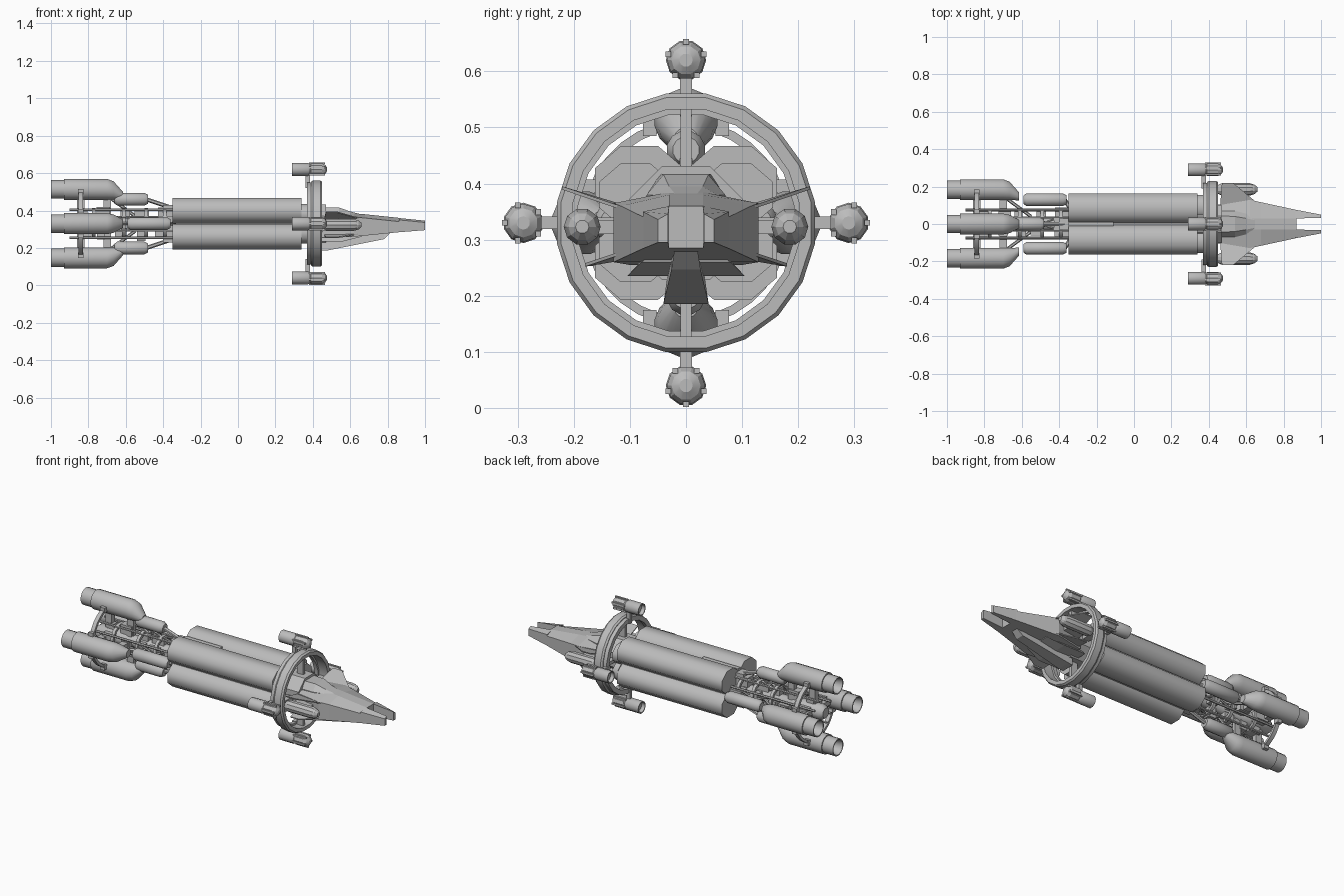
import bpy, bmesh, math, random
from mathutils import Vector, Matrix

random.seed(4)
cube = bpy.data.objects.get("Cube")
if cube:
    bpy.data.objects.remove(cube, do_unlink=True)

AXIS = Vector((0, 0, 0.33))      # the hull axis runs along x at this height
QUARTERS = [("top", 0), ("left", 90), ("bottom", 180), ("right", 270)]

grey = bpy.data.materials.new("hull grey")
grey.use_nodes = True
grey.diffuse_color = (0.5, 0.5, 0.5, 1)
grey.node_tree.nodes["Principled BSDF"].inputs["Base Color"].default_value = (0.5, 0.5, 0.5, 1)


def finish(name, bm, turn=0, smooth=None):
    """Turn the mesh about the hull axis and make it an object."""
    bmesh.ops.recalc_face_normals(bm, faces=bm.faces)
    bm.transform(Matrix.Translation(AXIS) @ Matrix.Rotation(math.radians(-turn), 4, "X"))
    mesh = bpy.data.meshes.new(name)
    bm.to_mesh(mesh)
    bm.free()
    mesh.materials.append(grey)
    obj = bpy.data.objects.new(name, mesh)
    bpy.context.collection.objects.link(obj)
    if smooth:
        bpy.ops.object.select_all(action="DESELECT")
        obj.select_set(True)
        bpy.context.view_layer.objects.active = obj
        bpy.ops.object.shade_smooth_by_angle(angle=math.radians(smooth))
    return obj


def loft(name, sections, turn=0, smooth=None, loop=False):
    """Skin a list of equal point rings; loop joins the last to the first."""
    bm = bmesh.new()
    rings = [[bm.verts.new(p) for p in s] for s in sections]
    n = len(rings[0])
    pairs = list(zip(rings, rings[1:])) + ([(rings[-1], rings[0])] if loop else [])
    for a, b in pairs:
        for i in range(n):
            j = (i + 1) % n
            bm.faces.new((a[i], a[j], b[j], b[i]))
    if not loop:
        bm.faces.new(rings[0])
        bm.faces.new(rings[-1])
    return finish(name, bm, turn, smooth)


def circle(x, r, y=0, z=0, sides=12, squash=1):
    angles = [math.tau * (i + 0.5) / sides for i in range(sides)]
    return [(x, y + r * math.sin(a), z + r * squash * math.cos(a)) for a in angles]


def lathe(name, profile, y=0, z=0, sides=12, turn=0, smooth=40, loop=False):
    """Profile points are (x, radius) with an optional radial shift."""
    rings = [circle(p[0], p[1], y, z + (p[2] if len(p) > 2 else 0), sides) for p in profile]
    return loft(name, rings, turn, smooth, loop)


def box(name, x, y, z, turn=0):
    """Box from (low, high) ranges, measured from the hull axis."""
    rect = lambda u: [(u, y[0], z[0]), (u, y[1], z[0]), (u, y[1], z[1]), (u, y[0], z[1])]
    return loft(name, [rect(x[0]), rect(x[1])], turn)


def strut(name, start, end, r, turn=0):
    start, end = Vector(start), Vector(end)
    bm = bmesh.new()
    bmesh.ops.create_cone(bm, cap_ends=True, segments=6, radius1=r, radius2=r,
                          depth=(end - start).length)
    bm.transform(Matrix.Translation((start + end) / 2)
                 @ (end - start).to_track_quat("Z", "Y").to_matrix().to_4x4())
    return finish(name, bm, turn)


def mirrored(points, side):
    return [(x, side * y, z) for x, y, z in points]


# Four long octagonal tanks and their front caps
for sy, side in ((1, "left"), (-1, "right")):
    for sz, level in ((1, "upper"), (-1, "lower")):
        tag = side + "_" + level
        loft(tag + "_tank", [circle(x, 0.086, sy * 0.083, sz * 0.069, 8, 0.86)
                             for x in (-0.35, 0.34)], smooth=50)
        loft(tag + "_tank_cap", [circle(x, 0.07, sy * 0.09, sz * 0.05, 8, 0.86)
                                 for x in (0.34, 0.375)], smooth=50)
box("tank_spine", (-0.4, 0.46), (-0.03, 0.03), (-0.1, 0.1))
box("spine_ridge", (-0.35, -0.11), (-0.012, 0.012), (0.08, 0.115))
lathe("neck_collar", [(0.33, 0.11), (0.47, 0.11)], sides=8)

# Rotating ring: thick band and thin rear band
lathe("ring_band", [(0.39, 0.205), (0.39, 0.226), (0.4, 0.233), (0.44, 0.233),
                    (0.45, 0.226), (0.45, 0.205)], sides=20, smooth=25, loop=True)
lathe("ring_rear_band", [(0.368, 0.195), (0.368, 0.222), (0.392, 0.222), (0.392, 0.195)],
      sides=20, smooth=25, loop=True)

for tag, turn in QUARTERS:
    # Ring spokes and outer pods
    box(tag + "_spoke", (0.395, 0.435), (-0.01, 0.01), (0.08, 0.21), turn)
    box(tag + "_pod_arm", (0.362, 0.385), (-0.011, 0.011), (0.19, 0.29), turn)
    lathe(tag + "_pod_rear", [(0.31, 0.026), (0.29, 0.03), (0.29, 0.036), (0.375, 0.036),
                              (0.385, 0.03)], z=0.29, sides=10, turn=turn)
    lathe(tag + "_pod_front", [(0.385, 0.03), (0.39, 0.034), (0.45, 0.034), (0.466, 0.026),
                               (0.475, 0.012)], z=0.29, sides=10, turn=turn, smooth=20)
    for k in range(5):
        a = math.tau * k / 5
        y, z = 0.033 * math.sin(a), 0.29 + 0.033 * math.cos(a)
        box(tag + "_pod_rib", (0.38, 0.464), (y - 0.005, y + 0.005), (z - 0.005, z + 0.005), turn)

    # Engine with hollow nozzle and slanted front cone
    lathe(tag + "_engine", [(-0.94, 0.03), (-1.0, 0.044), (-1.0, 0.05), (-0.93, 0.05),
                            (-0.93, 0.057), (-0.7, 0.057), (-0.665, 0.05, -0.006),
                            (-0.615, 0.022, -0.035)], z=0.183, sides=16, turn=turn)
    # Fuel bottle ahead of the engine
    upright = turn % 180 == 0
    x0, x1 = (-0.66, -0.48) if upright else (-0.59, -0.36)
    lathe(tag + "_bottle", [(x0, 0.024), (x0 + 0.015, 0.035), (x1 - 0.02, 0.035), (x1, 0.024)],
          z=0.13, sides=12, turn=turn)
    strut(tag + "_bottle_pipe", (x1 - 0.01, 0, 0.13), (-0.34, 0, 0.08), 0.011, turn)

    # Mounts and bracing that carry each engine
    box(tag + "_engine_mount", (-0.86, -0.82), (-0.015, 0.015), (0.02, 0.14), turn)
    box(tag + "_front_mount", (-0.72, -0.68), (-0.012, 0.012), (0.02, 0.14), turn)
    strut(tag + "_brace", (-0.55, 0, 0.04), (-0.7, 0, 0.15), 0.009, turn)
    for s in (-1, 1):
        strut(tag + "_longeron", (-0.9, s * 0.035, 0.075), (-0.34, s * 0.035, 0.075), 0.007, turn)
        strut(tag + "_diagonal", (-0.6, s * 0.035, 0.075), (-0.4, -s * 0.035, 0.075), 0.006, turn)
        box(tag + "_ring_bracket", (-0.855, -0.825), (s * 0.065 - 0.012, s * 0.065 + 0.012),
            (0.155, 0.185), turn)
    # Equipment boxes on the truss
    for k in range(5):
        x = -0.84 + 0.1 * k + random.uniform(-0.02, 0.02)
        w, h = random.uniform(0.015, 0.035), random.uniform(0.06, 0.092)
        box(tag + "_equipment", (x, x + random.uniform(0.04, 0.08)), (-w, w), (0.03, h), turn)

# Truss core, frames and the hoop through the engines
lathe("truss_core", [(-0.92, 0.03), (-0.9, 0.045), (-0.72, 0.045), (-0.7, 0.035), (-0.34, 0.035)],
      sides=10)
for x in (-0.78, -0.62, -0.5, -0.4):
    lathe("truss_frame", [(x, 0.07), (x, 0.086), (x + 0.018, 0.086), (x + 0.018, 0.07)],
          sides=12, loop=True)
lathe("engine_hoop", [(-0.852, 0.168), (-0.852, 0.184), (-0.828, 0.184), (-0.828, 0.168)],
      sides=32, loop=True)


# Forward hull, ending in two prongs
def hull_section(x, w, low, high):
    return [(x, -w, low), (x, w, low), (x, w, high - 0.02), (x, 0.03, high),
            (x, -0.03, high), (x, -w, high - 0.02)]


loft("forward_hull", [hull_section(0.45, 0.1, -0.075, 0.055), hull_section(0.62, 0.129, -0.07, 0.055),
                      hull_section(0.68, 0.116, -0.064, 0.05), hull_section(0.87, 0.075, -0.045, 0.03)])


def prong_section(x, inner, outer, low, high):
    return [(x, inner, low), (x, outer, low), (x, outer, high - 0.01), (x, inner, high)]


def canopy_section(x, w, top, high):
    return [(x, -w, 0.03), (x, w, 0.03), (x, w, 0.05), (x, top, high), (x, -top, high), (x, -w, 0.05)]


loft("canopy", [canopy_section(0.44, 0.07, 0.045, 0.088), canopy_section(0.54, 0.07, 0.04, 0.086),
                canopy_section(0.6, 0.055, 0.03, 0.065), canopy_section(0.65, 0.03, 0.02, 0.052)])


# Keel and belly under the hull
def keel_section(x, low_w, low, high):
    return [(x, -low_w, low), (x, low_w, low), (x, low_w * 0.6, high), (x, -low_w * 0.6, high)]


loft("keel", [keel_section(0.45, 0.04, -0.145, -0.03), keel_section(0.48, 0.04, -0.143, -0.03),
              keel_section(0.78, 0.026, -0.083, -0.03), keel_section(0.82, 0.02, -0.045, -0.03)])
loft("belly", [keel_section(0.42, 0.105, -0.095, -0.05), keel_section(0.56, 0.105, -0.095, -0.05),
               keel_section(0.66, 0.08, -0.07, -0.05)])

for s, tag in ((1, "left"), (-1, "right")):
    loft(tag + "_prong", [mirrored(prong_section(0.86, 0.03, 0.077, -0.046, 0.03), s),
                          mirrored(prong_section(1.0, 0.032, 0.05, -0.035, 0.016), s)])
    # Side pod held by an upper and a lower swept fin
    lathe(tag + "_hull_pod", [(0.45, 0.024), (0.47, 0.033), (0.62, 0.033), (0.645, 0.025),
                              (0.66, 0.012)], y=s * 0.185, z=-0.007, sides=10, smooth=20)
    box(tag + "_pod_bridge", (0.47, 0.58), sorted((s * 0.09, s * 0.17)), (-0.02, 0.005))
    for name, root, tip, reach in (("upper", 0.028, 0.062, 0.22), ("lower", -0.055, -0.075, 0.18)):
        edge = [(0.46, 0.09, root - 0.005), (0.65, 0.12, root), (0.53, reach, tip), (0.47, reach, tip)]
        loft(tag + "_" + name + "_fin", [mirrored([(x, y, z + d) for x, y, z in edge], s)
                                         for d in (-0.003, 0.003)])
